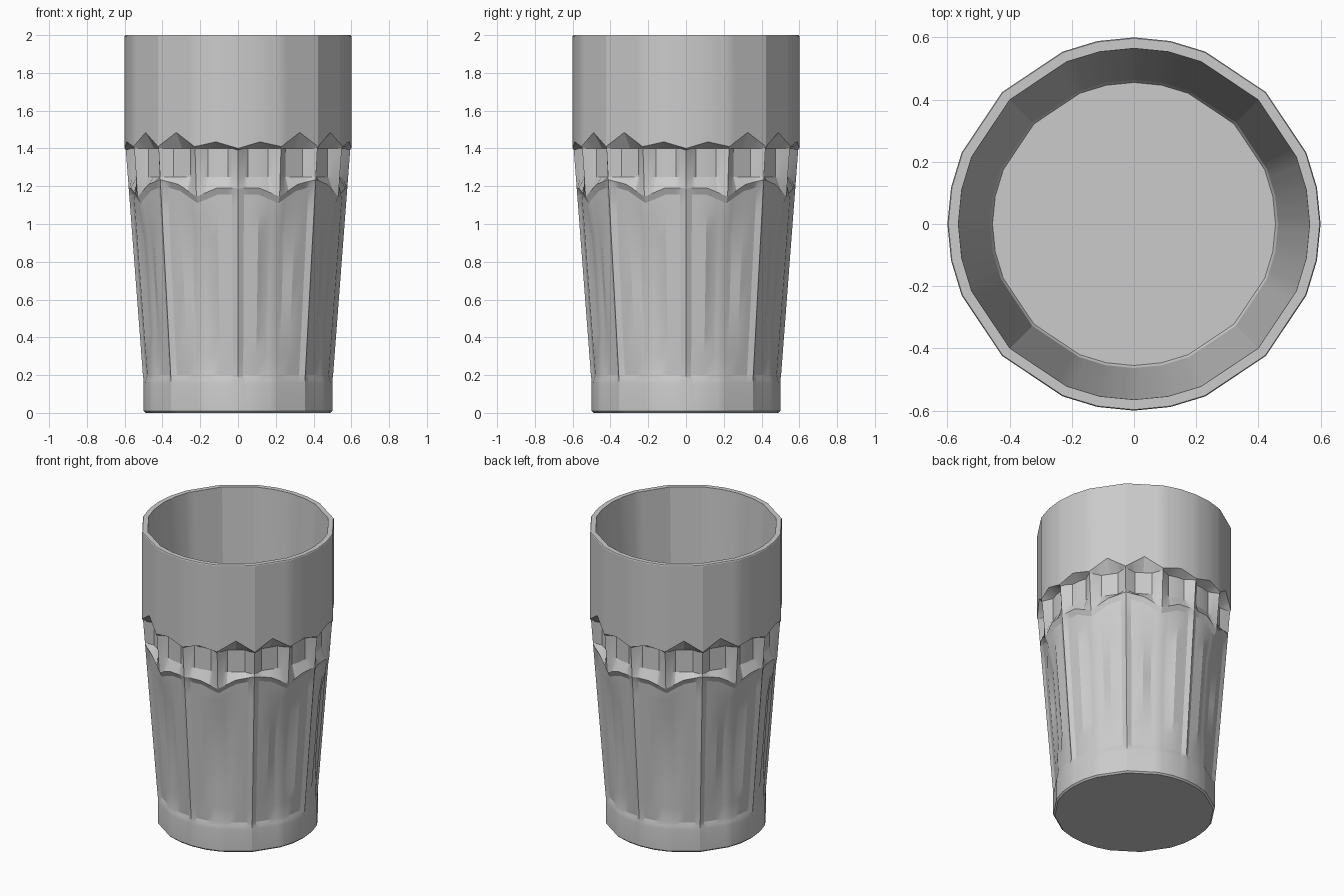
import bpy, bmesh
from math import sin, cos, radians

if "Cube" in bpy.data.objects:
    bpy.data.objects.remove(bpy.data.objects["Cube"])

# angular columns: ridges every 22.5 degrees, with rib edges and facet edges
OFFS = (0, 3.2, 5.5, 11.25, 17, 19.3)
COLS = [k * 22.5 + o for k in range(16) for o in OFFS]
CORNERS = (0, 11.25, 22.5, 45, 67.5, 78.75, 90)


def fold(a):
    a %= 90
    return min(a, 90 - a)


def poly(a):
    # radius ratio of the faceted round outline
    a %= 90
    for lo, hi in zip(CORNERS, CORNERS[1:]):
        if lo <= a <= hi:
            return cos(radians((hi - lo) / 2)) / cos(radians(a - (lo + hi) / 2))


def table(vals, a):
    t = fold(a) / 11.25
    i = min(int(t), 3)
    return vals[i] + (vals[i + 1] - vals[i]) * (t - i)


def z_low(a):
    return table((1.19, 1.19, 1.145, 1.21, 1.235), a)


def z_high(a):
    return table((1.40, 1.435, 1.41, 1.485, 1.41), a)


def ridge(z):
    return 0.5 + 0.076 * (z - 0.155)


def rib_distance(a):
    a %= 45
    return min(a, 45 - a)


def ring(r, z):
    return lambda a: (r, z)


def body(z, scoop):
    # tapered panel with a pointed rib and a shallow scoop
    def f(a):
        d = rib_distance(a)
        zz = z if z else z_low(a) - 0.035
        inset = 0.014 * min(1, d / 3.2)
        hollow = max(0, min(1, (d - 11.25) / 5.75)) * 0.02 * scoop
        return ridge(zz) - inset - hollow, zz
    return f


def gem(top):
    # recessed facet row of the diamond band
    def f(a):
        d = a % 22.5
        d = min(d, 22.5 - d)
        z = min(1.40, z_high(a) - 0.008) if top else max(1.25, z_low(a) + 0.012)
        t = min(1, d / 5.5)
        return ridge(z) * (1 - t) + 0.545 * t, z
    return f


rows = [
    ring(0.49, 0), ring(0.5, 0.01), ring(0.5, 0.155),
    lambda a: (0.5 if rib_distance(a) < 1 else 0.496, 0.178),
    body(0.2, 0), body(0.3, 0.1), body(0.42, 0.85), body(0.68, 1),
    body(0.93, 1), body(1.06, 0.1), body(None, 0),
    lambda a: (ridge(z_low(a)), z_low(a)),
    gem(False), gem(True),
    lambda a: (0.6, z_high(a)),
    ring(0.6, 1.995), ring(0.597, 2.0),
    ring(0.565, 2.0), ring(0.463, 0.065), ring(0.455, 0.05),
]

# glass tumbler: one closed skin of stacked rings
bm = bmesh.new()
grid = []
for row in rows:
    loop = []
    for a in COLS:
        r, z = row(a)
        r *= poly(a)
        loop.append(bm.verts.new((r * cos(radians(a)), r * sin(radians(a)), z)))
    grid.append(loop)
n = len(COLS)
for lo, hi in zip(grid, grid[1:]):
    for i in range(n):
        j = (i + 1) % n
        bm.faces.new((lo[i], lo[j], hi[j], hi[i]))
# underside and inner floor
bm.faces.new(grid[0][::-1])
bm.faces.new(grid[-1])
bmesh.ops.recalc_face_normals(bm, faces=bm.faces)

mesh = bpy.data.meshes.new("tumbler")
bm.to_mesh(mesh)
bm.free()
obj = bpy.data.objects.new("tumbler", mesh)
bpy.context.collection.objects.link(obj)
bpy.context.view_layer.objects.active = obj
obj.select_set(True)
bpy.ops.object.shade_smooth_by_angle(angle=radians(20))
